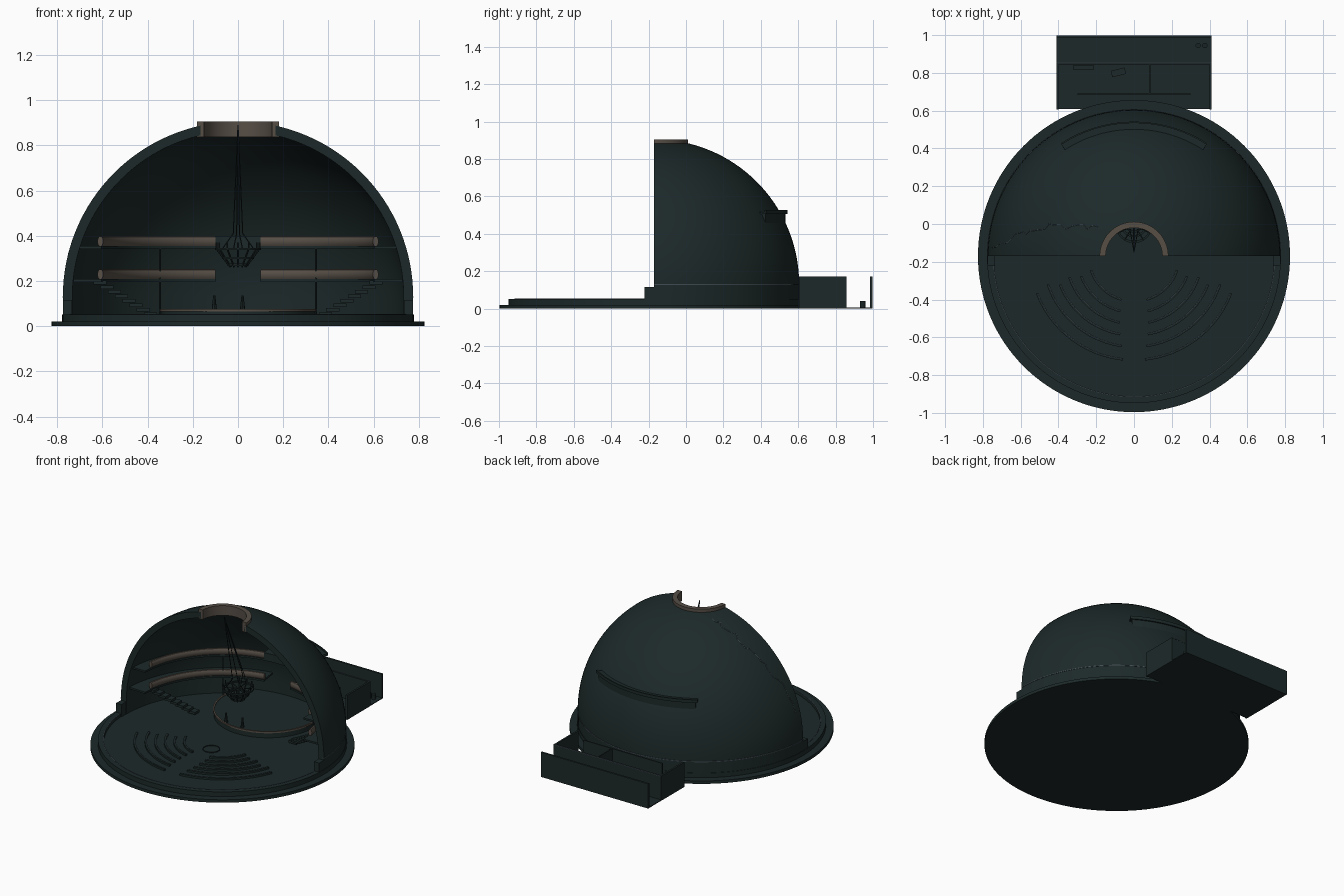
import bpy, bmesh, random
from math import sin, cos, radians, sqrt, pi
from mathutils import Vector, Matrix

cube = bpy.data.objects.get("Cube")
if cube:
    bpy.data.objects.remove(cube, do_unlink=True)

CY = -0.17  # centre of the round hall


def material(name, rgb):
    m = bpy.data.materials.new(name)
    m.use_nodes = True
    m.diffuse_color = (*rgb, 1)
    m.node_tree.nodes["Principled BSDF"].inputs["Base Color"].default_value = (*rgb, 1)
    return m


SLATE = material("dark slate green", (0.012, 0.022, 0.022))
TAN = material("dull tan", (0.094, 0.077, 0.062))
IRON = material("dark iron", (0.010, 0.018, 0.018))
STEEL = material("blue grey steel", (0.055, 0.075, 0.09))


def finish(name, bm, mat, smooth=False):
    bmesh.ops.recalc_face_normals(bm, faces=bm.faces)
    me = bpy.data.meshes.new(name)
    bm.to_mesh(me)
    bm.free()
    me.materials.append(mat)
    ob = bpy.data.objects.new(name, me)
    bpy.context.collection.objects.link(ob)
    if smooth:
        bpy.ops.object.select_all(action='DESELECT')
        ob.select_set(True)
        bpy.context.view_layer.objects.active = ob
        bpy.ops.object.shade_smooth_by_angle(angle=radians(35))


def lathe(name, profile, mat, start=-180, end=180, cy=CY, steps=None):
    """Turn a closed (radius, z) outline; angles run from the back, positive to +x."""
    full = end - start >= 360
    n = steps or max(2, int((end - start) / 3))
    bm = bmesh.new()
    rows = []
    for i in range(n if full else n + 1):
        a = radians(start + (end - start) * i / n)
        rows.append([bm.verts.new((r * sin(a), cy + r * cos(a), z)) for r, z in profile])
    k = len(profile)
    for i in range(n):
        p, q = rows[i], rows[(i + 1) % len(rows)]
        for j in range(k):
            bm.faces.new((p[j], p[(j + 1) % k], q[(j + 1) % k], q[j]))
    if not full:
        bm.faces.new(rows[0])
        bm.faces.new(rows[-1])
    finish(name, bm, mat, True)


def band(name, r0, r1, z0, z1, mat=SLATE, start=-180, end=180, cy=CY, steps=None):
    lathe(name, [(r0, z0), (r1, z0), (r1, z1), (r0, z1)], mat, start, end, cy, steps)


def rounded_rail(name, radius, width, z0, z1, start, end):
    mid, half = (z0 + z1) / 2, (z1 - z0) / 2
    outline = [(radius + width / 2 * cos(i * pi / 6), mid + half * sin(i * pi / 6))
               for i in range(12)]
    lathe(name, outline, TAN, start, end)


def disc(name, r, z0, z1, mat=SLATE, cy=CY, x=0, top=None, sides=96):
    bm = bmesh.new()
    bmesh.ops.create_cone(bm, cap_ends=True, segments=sides, radius1=r,
                          radius2=r if top is None else top, depth=z1 - z0,
                          matrix=Matrix.Translation((x, cy, (z0 + z1) / 2)))
    finish(name, bm, mat, True)


def box(name, x, y, z, mat=SLATE, turn=0):
    bm = bmesh.new()
    c = [(a + b) / 2 for a, b in (x, y, z)]
    s = [b - a for a, b in (x, y, z)]
    bmesh.ops.create_cube(bm, size=1, matrix=Matrix.Translation(c)
                          @ Matrix.Rotation(radians(turn), 4, 'Z') @ Matrix.Diagonal((*s, 1)))
    finish(name, bm, mat)


def rod(name, p, q, r, mat=IRON):
    p, q = Vector(p), Vector(q)
    bm = bmesh.new()
    bmesh.ops.create_cone(bm, cap_ends=True, segments=6, radius1=r, radius2=r, depth=(q - p).length,
                          matrix=Matrix.Translation((p + q) / 2)
                          @ (q - p).to_track_quat('Z', 'Y').to_matrix().to_4x4())
    finish(name, bm, mat)


# Round base, floor and kerb
FLOOR = 0.03
disc("base_plate", 0.826, 0, 0.02, sides=128)
disc("floor", 0.75, 0.015, FLOOR, sides=128)
band("kerb", 0.742, 0.778, 0.015, 0.052)
band("kerb_trim", 0.742, 0.746, 0.05, 0.0535, STEEL)
band("floor_ring", 0.05, 0.055, FLOOR, FLOOR + 0.005, cy=-0.29)


# Half dome shell on a short straight wall
def arc(radius, r_end):
    top = sqrt(1 - (r_end / radius) ** 2)
    angles = [i / 64 * pi for i in range(33) if sin(i / 64 * pi) < top]
    return [(radius * cos(t), 0.13 + radius * sin(t)) for t in angles] + [(r_end, 0.13 + radius * top)]


outer, inner = arc(0.775, 0.165), arc(0.733, 0.165)
lathe("dome_shell", [(0.775, 0.02)] + outer + inner[::-1] + [(0.733, 0.02)],
      SLATE, -90, 90, steps=64)
band("wall_moulding", 0.765, 0.7775, 0.126, 0.131, STEEL, -90, 90, steps=64)
band("oculus_ring", 0.15, 0.182, 0.838, 0.905, TAN, -90, 90, steps=32)

# Jagged crack running over the dome
random.seed(4)
crack = []
for i in range(29):
    x = -0.75 + i * 0.02
    y = -0.015 - 0.1 * max(0, (-0.5 - x) / 0.25) + random.uniform(-0.018, 0.018)
    crack.append((x, y, 0.13 + sqrt(max(0, 0.775 ** 2 - x * x - (y - CY) ** 2))))
for p, q in zip(crack, crack[1:]):
    rod("dome_crack", p, q, 0.002, STEEL)

# Ledge with a raised lip on the outside of the dome
band("outer_ledge", 0.67, 0.702, 0.455, 0.505, start=-32, end=32)
band("outer_ledge_cap", 0.66, 0.712, 0.505, 0.517, start=-33, end=33)
band("outer_ledge_lip", 0.704, 0.712, 0.517, 0.526, start=-33, end=33)

# Stage, trimmed where it meets the wall
SY = 0.33
bm = bmesh.new()
rim = []
for i in range(96):
    p = Vector((0.34 * sin(i * pi / 48), SY - CY + 0.34 * cos(i * pi / 48), 0.02))
    p.xy *= min(1, 0.74 / p.xy.length)
    rim.append(bm.verts.new(p + Vector((0, CY, 0))))
lift = bmesh.ops.extrude_face_region(bm, geom=[bm.faces.new(rim)])["geom"]
bmesh.ops.translate(bm, vec=(0, 0, 0.05), verts=[v for v in lift if isinstance(v, bmesh.types.BMVert)])
finish("stage", bm, SLATE, True)
band("stage_rim", 0.336, 0.346, 0.064, 0.075, TAN, 60, 300, cy=SY)
for x in (-0.105, 0.02):
    disc("stage_figure", 0.012, 0.068, 0.135, IRON, cy=0.02, x=x, top=0.005, sides=8)

# Balconies, posts, stairs and wall ends, mirrored left and right
for side in (-1, 1):
    def span(a, b):
        return dict(start=min(side * a, side * b), end=max(side * a, side * b))

    def xs(a, b):
        return tuple(sorted((side * a, side * b)))

    for label, z, reach in (("lower", 0.196, 0.728), ("upper", 0.342, 0.7)):
        band(label + "_balcony_floor", 0.605, reach, z, z + 0.012, **span(9.5, 88))
        rounded_rail(label + "_balcony_rail", 0.615, 0.026, z + 0.01, z + 0.056, **span(9.5, 82))
    rod("balcony_post", (side * 0.345, CY + 0.5, FLOOR), (side * 0.345, CY + 0.5, 0.345), 0.004)
    for i in range(8):
        x, y, z = 0.64 - i * 0.032, -0.06 + i * 0.018, 0.185 - i * 0.02
        box("stair_tread", xs(x - 0.058, x), (y - 0.025, y + 0.025), (z, z + 0.016))
    box("wall_end_block", xs(0.735, 0.775), (-0.222, -0.165), (0.03, 0.115))

    # Curved seat rows in the hall, each with a bright front edge
    for i, r in enumerate((0.24, 0.30, 0.36, 0.42, 0.48, 0.55)):
        row = span(108 + i % 2 * 3, 174 - (5 - i) * 2)
        band("seat_row", r - 0.006, r + 0.006, FLOOR, FLOOR + 0.012, **row)
        band("seat_trim", r - 0.007, r - 0.004, FLOOR + 0.008, FLOOR + 0.0135, STEEL, **row)

band("upper_balcony_centre", 0.605, 0.7, 0.342, 0.396, start=-9.5, end=9.5)

# Chandelier hung from the oculus
for r, z in ((0.095, 0.341), (0.065, 0.302), (0.04, 0.272)):
    band("chandelier_ring", r - 0.006, r + 0.006, z - 0.005, z + 0.005, IRON, cy=0, steps=24)
for i in range(12):
    u, v = sin(i * pi / 6), cos(i * pi / 6)
    rod("chandelier_rib", (0.097 * u, 0.097 * v, 0.345), (0.035 * u, 0.035 * v, 0.262), 0.004)
    rod("chandelier_candle", (0.095 * u, 0.095 * v, 0.34), (0.095 * u, 0.095 * v, 0.37), 0.004)
    if i % 2 == 0:
        rod("chandelier_spoke", (0, 0, 0.341), (0.095 * u, 0.095 * v, 0.341), 0.003)
for x, y in ((-0.07, -0.03), (0.07, -0.03), (-0.02, 0.06), (0.02, 0.06)):
    rod("chandelier_cord", (0, CY + 0.02, 0.89), (x * 0.3, y, 0.41), 0.0025)
    rod("chandelier_hanger", (x * 0.3, y, 0.41), (x, y, 0.341), 0.0025)

# Back rooms with open top and a free-standing rear wall
box("back_room_floor", (-0.41, 0.41), (0.61, 0.995), (0, 0.006))
for x in (-0.405, 0.405):
    box("back_room_side_wall", (x - 0.006, x + 0.006), (0.605, 0.855), (0, 0.17))
box("back_room_wall", (-0.41, 0.41), (0.845, 0.857), (0, 0.17))
box("back_room_wall_trim", (-0.41, 0.41), (0.853, 0.858), (0.167, 0.1715), STEEL)
box("back_room_partition", (0.08, 0.087), (0.685, 0.85), (0, 0.165))
box("back_room_inner_wall", (-0.3, 0.3), (0.682, 0.69), (0, 0.165))
box("rear_wall", (-0.41, 0.41), (0.985, 0.998), (0, 0.17))
box("table", (-0.32, -0.215), (0.815, 0.842), (0.006, 0.05))
box("tilted_table", (-0.12, -0.045), (0.785, 0.82), (0.006, 0.05), turn=14)
for x in (0.34, 0.375):
    disc("barrel", 0.014, 0.006, 0.04, IRON, cy=0.945, x=x, sides=16)
